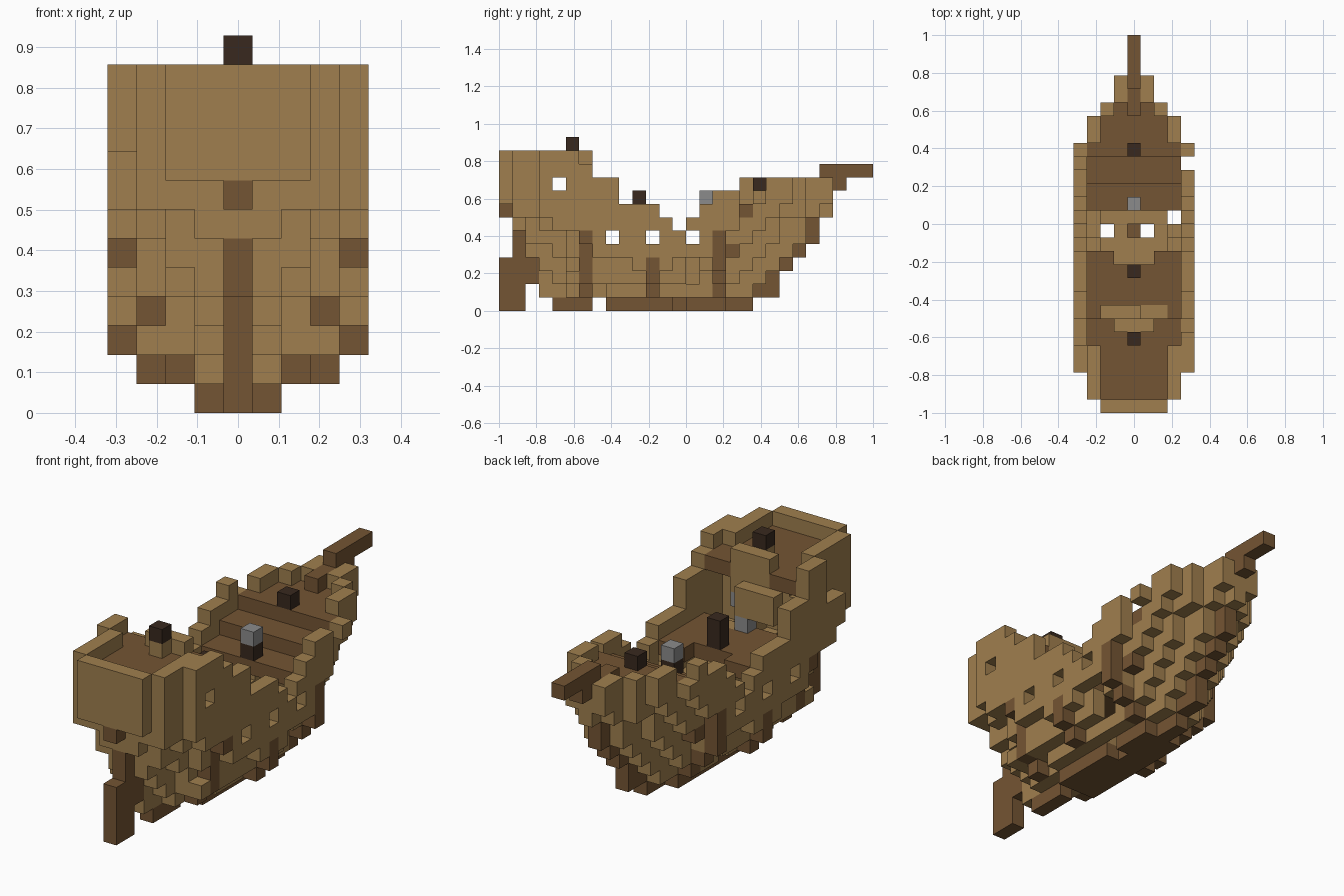
import bpy
import bmesh
from mathutils import Vector

cube = bpy.data.objects.get("Cube")
if cube:
    bpy.data.objects.remove(cube)

UNIT = 1 / 14
cells = {}


def material(name, rgb):
    mat = bpy.data.materials.new(name)
    mat.use_nodes = True
    mat.diffuse_color = (*rgb, 1)
    mat.node_tree.nodes["Principled BSDF"].inputs["Base Color"].default_value = (*rgb, 1)
    return mat


light = material("light oak", (0.35, 0.212, 0.077))
dark = material("dark oak", (0.175, 0.09, 0.033))
black = material("blackened wood", (0.04, 0.022, 0.013))
grey = material("grey metal", (0.26, 0.26, 0.26))


def put(part, xs, ys, zs):
    """Fill a box of blocks, each range inclusive; later parts replace earlier ones."""
    for i in range(xs[0], xs[1] + 1):
        for j in range(ys[0], ys[1] + 1):
            for k in range(zs[0], zs[1] + 1):
                cells[i, j, k] = part


def cut(xs, ys, zs):
    for key in list(cells):
        if all(r[0] <= c <= r[1] for c, r in zip(key, (xs, ys, zs))):
            del cells[key]


# Hull lines: per half breadth, first level and then the stern-to-bow span of each level
lines = {
    0: (1, [(3, 20), (2, 20), (2, 21), (2, 22), (2, 23), (1, 23), (0, 24)]),
    1: (1, [(5, 18), (4, 19), (3, 20), (2, 21), (2, 22), (1, 22), (1, 23), (0, 24)]),
    2: (1, [(8, 15), (5, 17), (5, 18), (4, 19), (2, 20), (2, 20), (1, 22), (0, 22)]),
    3: (2, [(5, 14), (7, 16), (5, 17), (5, 18), (3, 19), (1, 20), (1, 21)]),
    4: (3, [(10, 12), (7, 16), (7, 16), (4, 17), (3, 18), (3, 19)]),
}
# Sheer: number of levels up to the rail, run by run from the stern
sheer = ([12] * 7 + [10] * 2 + [8] * 3 + [7, 6, 7, 8]
         + [9] * 2 + [10, 9] + [10] * 5)


def inside(i, j, k):
    first, spans = lines.get(abs(i), (99, []))
    if k < first:
        return False
    a, b = spans[min(k - first, len(spans) - 1)]
    return a <= j <= b


# Hull planking: one block thick shell of the hull lines
for j, top in enumerate(sheer):
    for k in range(1, top):
        for i in range(-4, 5):
            around = ((i - 1, j, k), (i + 1, j, k), (i, j - 1, k),
                      (i, j + 1, k), (i, j, k - 1))
            if inside(i, j, k) and not all(inside(*n) for n in around):
                cells[i, j, k] = "hull"
for side in (-3, 3):
    put("hull", (side, side), (3, 4), (7, 11))

# Decks
put("poop_deck", (-2, 2), (1, 4), (10, 10))
put("poop_deck", (-3, 3), (5, 6), (10, 10))
put("main_deck", (-3, 3), (7, 10), (6, 6))
for side in (-1, 1):
    put("main_deck", tuple(sorted((2 * side, 3 * side))), (11, 11), (6, 6))
put("main_deck", (-3, 3), (15, 16), (6, 6))
put("fore_deck", (-3, 3), (17, 18), (7, 7))
put("fore_deck", (-3, 3), (19, 19), (8, 8))
put("fore_deck", (-2, 2), (20, 21), (8, 8))
put("fore_deck", (-1, 1), (22, 22), (8, 8))
put("bow_post", (0, 0), (22, 23), (8, 9))

# Cabin bulkheads, the lower one broken away on the left
put("poop_bulkhead", (-1, 1), (6, 6), (9, 11))
put("cabin_bulkhead", (-2, 0), (7, 7), (8, 9))
put("cabin_bulkhead", (1, 2), (7, 7), (6, 6))

# Ribs on both sides, half breadth per level
ribs = {6: (2, 3, 3, 3, 4), 11: (3, 4, 4), 16: (2, 3, 4, 4, 4)}
for j, breadths in ribs.items():
    for k, b in enumerate(breadths, 1):
        for side in (-b, b):
            put("ribs", (side, side), (j, j), (k, k))
for side in (-3, 3):
    put("ribs", (side, side), (17, 17), (4, 4))

# Keel, stem and sternpost
put("keel", (0, 0), (4, 6), (0, 0))
put("keel", (-1, 1), (8, 16), (0, 0))
put("keel", (0, 0), (17, 18), (0, 0))
for j, low, high in ((19, 1, 1), (20, 1, 2), (21, 3, 3), (22, 4, 4), (23, 5, 6)):
    put("stem", (0, 0), (j, j), (low, high))
put("sternpost", (0, 0), (2, 2), (2, 3))
put("sternpost", (0, 0), (0, 0), (7, 7))
put("rudder", (0, 0), (0, 0), (0, 3))
put("rudder", (0, 0), (1, 1), (0, 5))

# Bowsprit
put("bowsprit", (0, 0), (24, 27), (10, 10))
put("bowsprit", (0, 0), (25, 25), (9, 9))

# Gun ports and broken planks
for j, k in ((4, 9), (8, 5), (11, 5), (14, 5)):
    cut((-4, 4), (j, j), (k, k))
cut((-2, -2), (13, 13), (0, 9))
cut((0, 0), (13, 13), (1, 9))
cut((1, 1), (13, 13), (0, 9))
cut((3, 3), (14, 14), (0, 9))
cut((4, 4), (18, 18), (0, 9))
cut((-4, -4), (3, 4), (9, 11))
cut((4, 4), (6, 6), (11, 11))

# Mast stumps, capstan and lanterns
put("mizzen_step", (0, 0), (5, 5), (11, 11))
put("mizzen_mast", (0, 0), (5, 5), (12, 12))
put("main_mast", (0, 0), (10, 10), (7, 8))
put("fore_mast", (0, 0), (19, 19), (9, 9))
put("capstan_base", (0, 0), (15, 15), (7, 7))
put("capstan", (0, 0), (15, 15), (8, 8))
put("lantern", (0, 0), (7, 7), (7, 7))
put("lantern", (1, 1), (6, 6), (8, 8))

colours = {"hull": light, "poop_bulkhead": light, "cabin_bulkhead": light,
           "mizzen_step": light, "mizzen_mast": black, "main_mast": black,
           "fore_mast": black, "capstan_base": black, "capstan": grey, "lantern": grey}


def build(part):
    """Make one object from the exposed faces of a part's blocks."""
    bm = bmesh.new()
    for key in [c for c, p in cells.items() if p == part]:
        i, j, k = key
        centre = Vector((i, j - 13.5, k + 0.5))
        for axis in range(3):
            for sign in (-1, 1):
                near = list(key)
                near[axis] += sign
                if tuple(near) in cells:
                    continue
                n, u, v = Vector(), Vector(), Vector()
                n[axis] = sign / 2
                u[(axis + 1) % 3] = sign / 2
                v[(axis + 2) % 3] = 1 / 2
                quad = (-u - v, u - v, u + v, v - u)
                bm.faces.new([bm.verts.new((centre + n + c) * UNIT) for c in quad])
    bmesh.ops.remove_doubles(bm, verts=bm.verts[:], dist=UNIT / 100)
    mesh = bpy.data.meshes.new(part)
    bm.to_mesh(mesh)
    bm.free()
    mesh.materials.append(colours.get(part, dark))
    bpy.context.collection.objects.link(bpy.data.objects.new(part, mesh))


for part in sorted(set(cells.values())):
    build(part)
